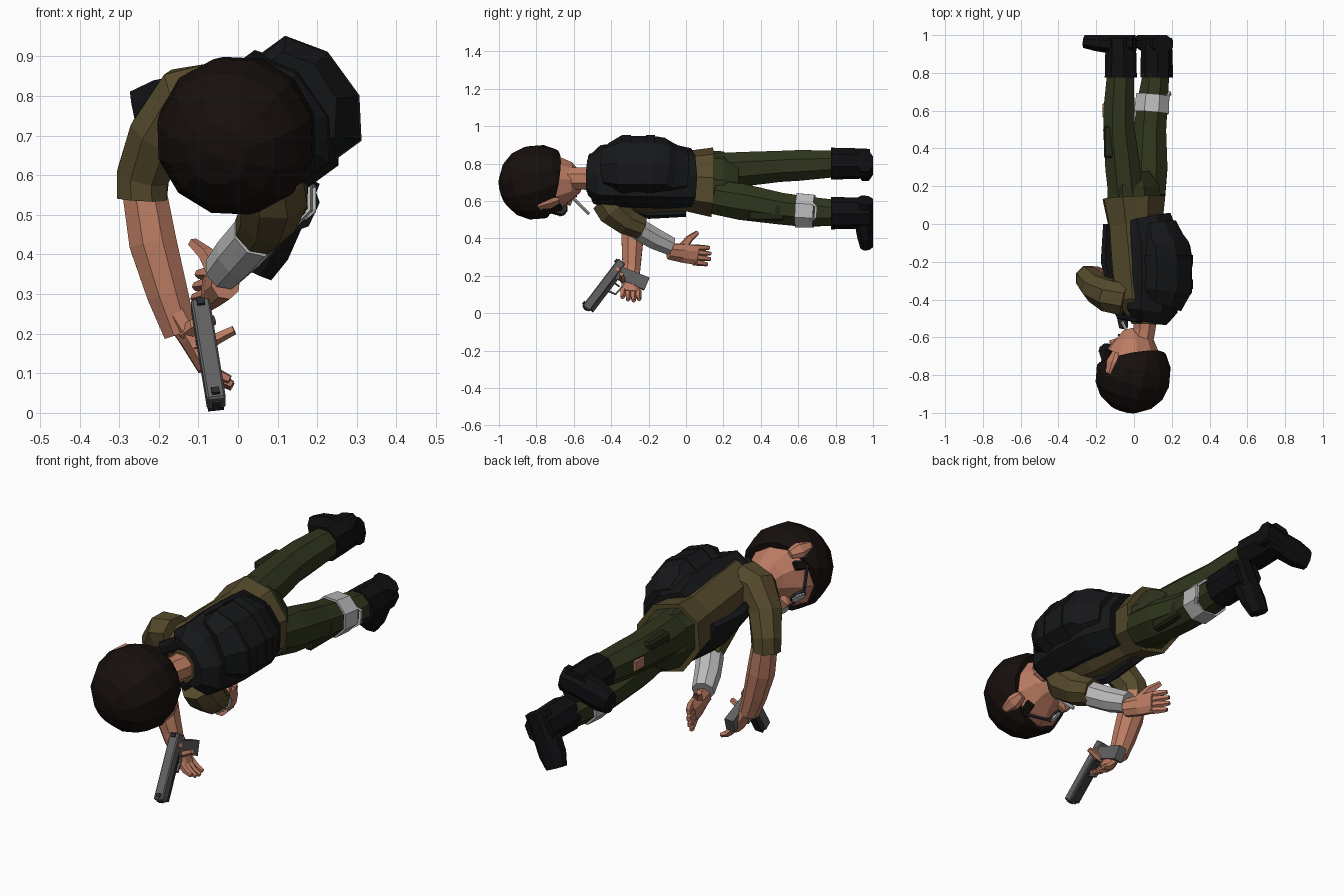
import bpy, bmesh, math
from mathutils import Vector, Matrix

cube = bpy.data.objects.get("Cube")
if cube:
    bpy.data.objects.remove(cube, do_unlink=True)


def material(name, r, g, b):
    m = bpy.data.materials.new(name)
    m.use_nodes = True
    m.diffuse_color = (r, g, b, 1)
    m.node_tree.nodes["Principled BSDF"].inputs["Base Color"].default_value = (r, g, b, 1)
    return m


SKIN = material("skin", .5, .2, .125)
HAIR = material("hair", .008, .005, .004)
SHIRT = material("shirt", .09, .068, .025)
CLOTH = material("trousers", .029, .036, .012)
POCKET = material("pocket", .016, .02, .008)
VEST = material("vest", .008, .0085, .0095)
BOOT = material("boot", .005, .005, .006)
WHITE = material("bandage", .5, .5, .5)
STEEL = material("steel", .12, .12, .12)
DARK = material("dark_steel", .025, .025, .027)


def frame(x, y, z, origin):
    m = Matrix((Vector(x).normalized(), Vector(y).normalized(), Vector(z).normalized()))
    return Matrix.Translation(origin) @ m.transposed().to_4x4()


WORLD = Matrix()
# Local axes: wearer's left, forward, up
BODY = frame((.59, 0, -.81), (-.81, 0, -.59), (0, -1, 0), (0, 0, .7))
HEAD = frame((.7, 0, -.71), (-.71, 0, -.7), (0, -1, 0), (-.005, -.798, .7)) @ Matrix.Rotation(-.38, 4, 'X')


def finish(bm, name, mat, place):
    bmesh.ops.transform(bm, matrix=place, verts=bm.verts)
    bmesh.ops.recalc_face_normals(bm, faces=bm.faces)
    me = bpy.data.meshes.new(name)
    bm.to_mesh(me)
    bm.free()
    me.materials.append(mat)
    ob = bpy.data.objects.new(name, me)
    bpy.context.collection.objects.link(ob)


def tube(name, mat, path, place=WORLD, side=(1, 0, 0), n=8):
    """Loft n-sided sections (x, y, z, half width, half depth) along a path."""
    bm = bmesh.new()
    pts = [Vector(p[:3]) for p in path]
    rings = []
    for i, p in enumerate(path):
        t = (pts[min(i + 1, len(pts) - 1)] - pts[max(i - 1, 0)]).normalized()
        a = Vector(side)
        a = (a - t * a.dot(t)).normalized()
        b = t.cross(a)
        ring = []
        for k in range(n):
            ang = (k + .5) * math.tau / n
            r = 1 / math.cos(math.pi / n)
            ring.append(bm.verts.new(pts[i] + a * math.cos(ang) * r * p[3] + b * math.sin(ang) * r * p[-1]))
        rings.append(ring)
    for q, r in zip(rings, rings[1:]):
        for k in range(n):
            bm.faces.new((q[k], q[(k + 1) % n], r[(k + 1) % n], r[k]))
    bm.faces.new(rings[0])
    bm.faces.new(rings[-1])
    finish(bm, name, mat, place)


def box(name, mat, centre, size, place=WORLD, bevel=0):
    bm = bmesh.new()
    bmesh.ops.create_cube(bm, size=1)
    bmesh.ops.scale(bm, vec=size, verts=bm.verts)
    if bevel:
        bmesh.ops.bevel(bm, geom=bm.edges[:], offset=bevel, segments=1, affect='EDGES')
    bmesh.ops.translate(bm, vec=centre, verts=bm.verts)
    finish(bm, name, mat, place)


# Torso, hem and vest
tube("shirt", SHIRT, [(0, 0, -.14, .185, .15), (0, -.01, 0, .16, .13), (.01, -.03, .2, .17, .14),
                      (.01, -.05, .4, .165, .13), (.01, -.06, .5, .09, .08)], BODY)
tube("shirt_collar", SHIRT, [(.06, -.44, .72, .09), (.058, -.53, .72, .072)])
tube("pelvis", CLOTH, [(0, 0, -.1, .17, .13), (0, 0, -.2, .17, .115), (0, 0, -.28, .1, .07)], BODY)
tube("vest_back", VEST, [(.02, -.07, -.03, .16, .11), (.03, -.1, .1, .178, .13), (.03, -.11, .3, .18, .125),
                         (.025, -.1, .46, .165, .11), (.02, -.09, .52, .11, .075)], BODY)
tube("back_pack", VEST, [(.03, -.14, 0, .12, .08), (.03, -.16, .09, .15, .1), (.03, -.195, .13, .155, .1),
                         (.03, -.2, .18, .16, .105), (.03, -.2, .35, .16, .105), (.02, -.17, .41, .125, .1)], BODY)
for i, h in enumerate((.19, .32)):
    tube("pack_band_%d" % i, VEST, [(.03, -.2, h - .025, .164, .108), (.03, -.2, h + .025, .164, .108)], BODY)
tube("vest_front", VEST, [(.01, .095, 0, .14, .03), (.01, .105, .2, .145, .035), (.01, .06, .42, .11, .035)], BODY)
for s in (-1, 1):
    tube("shoulder_strap", VEST, [(s * .09, .08, .38, .035, .015), (s * .09, .02, .49, .035, .015),
                                  (s * .08, -.1, .51, .035, .015)], BODY)
tube("neck", SKIN, [(.06, -.44, .72, .07), (.055, -.56, .72, .058), (.03, -.68, .72, .06)])

# Head
tube("face", SKIN, [(0, .1, -.215, .05, .045), (0, .065, -.17, .105, .1), (0, .035, -.08, .16, .15),
                    (0, .02, .01, .165, .16), (0, 0, .1, .12, .13)], HEAD, n=10)
bm = bmesh.new()
bmesh.ops.create_uvsphere(bm, u_segments=12, v_segments=8, radius=.205)
bmesh.ops.bisect_plane(bm, geom=bm.verts[:] + bm.edges[:] + bm.faces[:], plane_co=(0, .14, 0),
                       plane_no=(0, .6, -.8), clear_outer=True)
bmesh.ops.holes_fill(bm, edges=[e for e in bm.edges if e.is_boundary])
finish(bm, "hair", HAIR, HEAD)
tube("nose", SKIN, [(0, .17, -.06, .012, .015), (0, .185, -.11, .024, .025), (0, .165, -.13, .018, .012)], HEAD, n=4)
for s in (-1, 1):
    tube("ear", SKIN, [(s * .16, .02, -.12, .012, .02), (s * .178, .01, -.07, .018, .035),
                       (s * .19, -.005, -.01, .012, .02)], HEAD, n=6)
    box("sideburn", HAIR, (s * .152, .075, -.06), (.02, .04, .1), HEAD)
    tube("lens", WHITE, [(s * .062, .18, -.07, .036, .026), (s * .062, .195, -.07, .036, .026)], HEAD)
    tube("lens_rim", DARK, [(s * .062, .177, -.07, .042, .032), (s * .062, .189, -.07, .042, .032)], HEAD)
    tube("glasses_arm", DARK, [(s * .1, .18, -.06, .005), (s * .155, .1, -.05, .005), (s * .176, .02, -.04, .005)],
         HEAD, (0, 0, 1), 4)
box("glasses_bridge", DARK, (0, .19, -.06), (.05, .01, .01), HEAD)
box("mouth", DARK, (0, .15, -.165), (.06, .012, .008), HEAD)
tube("cigarette", WHITE, [(.05, .14, -.155, .008), (.08, .25, -.2, .008)], HEAD, n=6)

# Arms
tube("right_sleeve", SHIRT, [(-.05, -.4, .8, .085), (-.13, -.38, .79, .085), (-.2, -.34, .7, .075),
                             (-.24, -.29, .6, .066), (-.243, -.285, .54, .063)], side=(0, 1, 0))
tube("right_forearm", SKIN, [(-.24, -.28, .58, .055), (-.215, -.285, .43, .06), (-.178, -.29, .3, .052),
                             (-.145, -.29, .2, .042)], side=(0, 1, 0))
tube("left_sleeve", SHIRT, [(.08, -.42, .6, .085), (.09, -.39, .55, .085), (.075, -.32, .49, .07),
                            (.05, -.24, .455, .06)])
tube("left_elbow", SKIN, [(.06, -.27, .46, .05), (.02, -.2, .42, .045)])
tube("forearm_bandage", WHITE, [(.045, -.255, .45, .058), (0, -.17, .4, .056), (-.035, -.085, .36, .049)])


def hand(name, place, curl):
    tube(name + "_palm", SKIN, [(0, -.05, 0, .042, .036), (0, .03, 0, .05, .03), (0, .11, -.005, .052, .022)], place)
    for i in range(4):
        x = (i - 1.5) * .026
        reach = .09 - .014 * abs(i - 1.4)
        mid = (x * 1.08, .1 + reach * .6, curl * .02, .013)
        tube("%s_finger_%d" % (name, i), SKIN, [(x, .095, -.004, .015), mid,
             (x * 1.15, .11 + reach * (1 - curl * .3), curl * .06, .009)], place, n=5)


hand("left_hand", frame((.1, .15, .98), (-.28, .95, -.12), (-.95, -.25, .17), (-.045, -.045, .325)), .2)
tube("left_thumb", SKIN, [(-.05, -.02, .35, .022), (-.08, .02, .4, .017), (-.115, .06, .43, .011)], n=5)
hand("right_hand", frame((0, -1, .1), (.5, 0, -.87), (.87, 0, .5), (-.13, -.295, .21)), .5)
tube("right_thumb", SKIN, [(-.13, -.32, .2, .02), (-.11, -.35, .22, .016), (-.06, -.365, .235, .011)], side=(0, 0, 1), n=5)
tube("trigger_finger", SKIN, [(-.11, -.33, .17, .016), (-.06, -.34, .185, .013), (-.01, -.345, .21, .01)],
     side=(0, 0, 1), n=5)

# Pistol: local axes are side, muzzle, grip
muzzle = Vector((.13, -.6, -.79)).normalized()
grip = Vector((.0, .79, -.6)).normalized()
GUN = frame(muzzle.cross(grip), muzzle, grip, (-.075, -.44, .15))
box("pistol_slide", STEEL, (0, 0, 0), (.048, .32, .048), GUN, .005)
box("pistol_frame", DARK, (0, .01, .032), (.04, .28, .022), GUN)
box("pistol_barrel", DARK, (0, .162, .0), (.024, .008, .024), GUN)
for y in (-.145, .14):
    box("pistol_sight", DARK, (0, y, -.026), (.02, .018, .012), GUN)
tube("pistol_grip", STEEL, [(0, -.1, .02, .021, .036), (0, -.125, .1, .021, .033), (0, -.145, .18, .023, .036)], GUN, n=4)
tube("trigger_guard", STEEL, [(0, .01, .04, .008, .005), (0, 0, .08, .008, .005), (0, -.06, .085, .008, .005),
                              (0, -.1, .07, .008, .005)], GUN, n=4)
box("trigger", DARK, (0, -.045, .055), (.008, .008, .035), GUN)

# Legs and boots
tube("right_leg", CLOTH, [(-.045, .15, .765, .09), (-.06, .3, .77, .092), (-.08, .5, .785, .083),
                          (-.08, .6, .79, .082), (-.07, .82, .8, .07)])
tube("left_leg", CLOTH, [(.075, .15, .62, .09), (.08, .3, .595, .097), (.085, .5, .56, .085),
                         (.095, .62, .545, .082), (.12, .82, .535, .068)])


def boot(name, x, z, toe):
    tube(name + "_shaft", BOOT, [(x, .775, z, .08), (x, .88, z, .078), (x, .985, z, .074)], side=toe)
    place = frame(Vector(toe).cross((0, 1, 0)), toe, (0, 1, 0), (x, .95, z))
    tube(name + "_foot", BOOT, [(0, -.075, .005, .06, .045), (0, .04, 0, .066, .05), (0, .13, .008, .068, .042),
                                (0, .195, .016, .052, .034)], place)


boot("right_boot", -.07, .8, (-.97, 0, -.2))
boot("left_boot", .12, .535, (-.42, 0, -.9))

# Leg details
box("right_pocket", POCKET, (-.115, .435, .83), (.09, .17, .05), WORLD, .01)
box("left_pocket", POCKET, (.148, .43, .54), (.045, .19, .09), WORLD, .01)
box("torn_knee", SKIN, (-.15, .6, .79), (.035, .08, .06), WORLD, .008)
tube("leg_bandage", WHITE, [(.092, .59, .55, .092), (.1, .685, .545, .088)])
tube("bandage_loop", WHITE, [(.17, .665, .495, .007), (.19, .69, .51, .007), (.19, .695, .57, .007),
                             (.17, .665, .59, .007)], side=(0, 1, 0), n=4)
